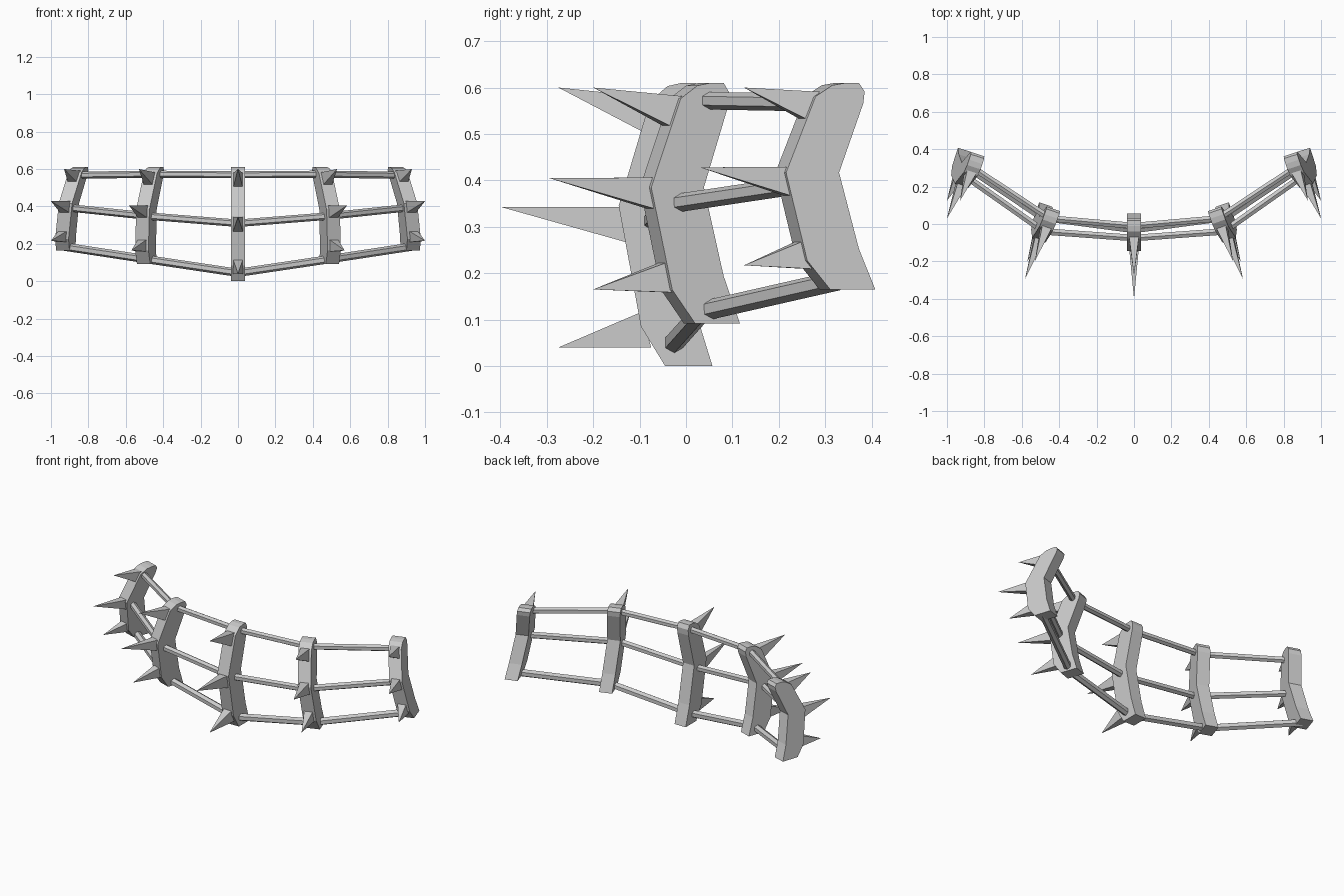
import bpy, bmesh, math
from mathutils import Vector

if "Cube" in bpy.data.objects:
    bpy.data.objects.remove(bpy.data.objects["Cube"])

H = 0.61
# bent post profile: (depth, height), front edge up then back edge down
PROFILE = [(-0.045, 0), (-0.097, 0.085), (-0.145, 0.345), (-0.078, 0.57), (-0.04, 0.603), (-0.01, H),
           (0.02, H), (0.033, 0.585), (0.03, 0.55), (-0.025, 0.345), (0.02, 0.12), (0.057, 0)]

# each post: x at bottom, y, bottom z, inward lean, yaw, bar joints and spikes
POSTS = [
    dict(x=0.0, y=0.0, z=0.0, lean=0.0, yaw=0,
         bars=[(0, -0.01, 0.57), (0, -0.075, 0.31), (0, -0.03, 0.045)],
         tips=[(0, -0.275, 0.6), (0, -0.4, 0.343), (0, -0.275, 0.04)],
         bases=[0.54, 0.305, 0.078], size=0.038),
    dict(x=0.49, y=0.05, z=0.092, lean=0.05, yaw=19,
         bars=[(0.45, 0.03, 0.572), (0.48, -0.04, 0.348), (0.49, 0.035, 0.118)],
         tips=[(0.53, -0.2, 0.6), (0.583, -0.295, 0.405), (0.57, -0.2, 0.165)],
         bases=[0.547, 0.372, 0.192], size=0.034),
    dict(x=0.923, y=0.342, z=0.165, lean=0.08, yaw=18,
         bars=[(0.86, 0.3, 0.567), (0.9, 0.255, 0.392), (0.93, 0.33, 0.185)],
         tips=[(0.93, 0.125, 0.6), (1.0, 0.03, 0.428), (1.0, 0.125, 0.217)],
         bases=[0.56, 0.398, 0.24], size=0.031),
]


def finish(name, bm):
    bmesh.ops.recalc_face_normals(bm, faces=bm.faces)
    me = bpy.data.meshes.new(name)
    bm.to_mesh(me)
    bm.free()
    ob = bpy.data.objects.new(name, me)
    bpy.context.collection.objects.link(ob)


def place(p, w, d, z, s):
    """Post coordinates (width, depth, world height) to world."""
    a = math.radians(p["yaw"])
    x = p["x"] - p["lean"] * (z - p["z"]) / (H - p["z"])
    return Vector((s * (x + w * math.cos(a) - d * math.sin(a)),
                   p["y"] + w * math.sin(a) + d * math.cos(a), z))


def post(p, s):
    bm = bmesh.new()
    k = (H - p["z"]) / H
    rings = [[bm.verts.new(place(p, w, d, p["z"] + z * k, s)) for d, z in PROFILE]
             for w in (-0.0375, 0.0375)]
    n = len(PROFILE)
    for r in rings:
        bm.faces.new(r)
    for i in range(n):
        j = (i + 1) % n
        bm.faces.new((rings[0][i], rings[0][j], rings[1][j], rings[1][i]))
    finish("post", bm)


def spike(p, s, tip, z, d):
    bm = bmesh.new()
    h = p["size"]
    base = [bm.verts.new(place(p, w, d + (dd if z > 0.5 else -dd if z < 0.25 else 0), z + dz, s))
            for w, dz, dd in ((-0.026, -h, -0.01), (0.026, -h, -0.01), (0.026, h, 0.012), (-0.026, h, 0.012))]
    top = bm.verts.new((s * tip[0], tip[1], tip[2]))
    bm.faces.new(base)
    for i in range(4):
        bm.faces.new((base[i], base[(i + 1) % 4], top))
    finish("spike", bm)


def bar(a, b, s, r):
    a, b = (Vector((s * q[0], q[1], q[2])) for q in (a, b))
    d = b - a
    bm = bmesh.new()
    bmesh.ops.create_cone(bm, cap_ends=True, segments=6, radius1=r, radius2=r, depth=d.length)
    bm.transform(d.to_track_quat('Z', 'Y').to_matrix().to_4x4())
    bmesh.ops.translate(bm, verts=bm.verts, vec=(a + b) / 2)
    finish("cross_bar", bm)


# posts with their spikes, mirrored left and right
for i, p in enumerate(POSTS):
    for s in ((1,) if i == 0 else (1, -1)):
        post(p, s)
        for tip, z, d in zip(p["tips"], p["bases"], (-0.078, -0.13, -0.085)):
            spike(p, s, tip, z, d)

# three rows of bars joining neighbouring posts
for p, q in zip(POSTS, POSTS[1:]):
    for s in (1, -1):
        for a, b, r in zip(p["bars"], q["bars"], (0.019, 0.02, 0.022)):
            bar(a, b, s, r)
